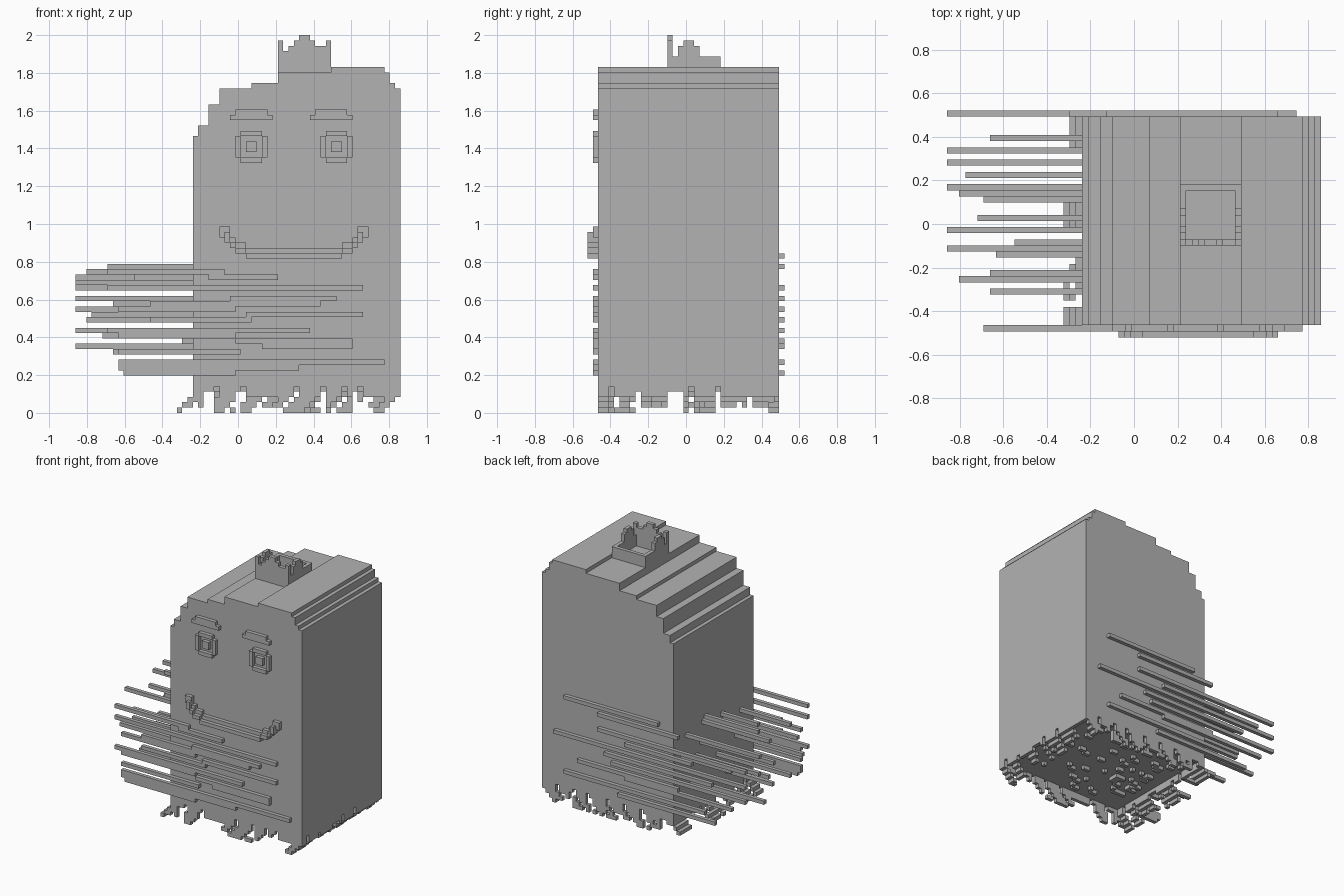
import bpy
import bmesh
import random
from mathutils import Vector

random.seed(7)
UNIT = 2 / 71                                  # edge of one block
ORIGIN = Vector((-30.5, -18.5, 0))             # grid corner, in blocks

if "Cube" in bpy.data.objects:
    bpy.data.objects.remove(bpy.data.objects["Cube"])

grey = bpy.data.materials.new("plain_grey")
grey.use_nodes = True
grey.diffuse_color = (0.45, 0.45, 0.45, 1)
grey.node_tree.nodes["Principled BSDF"].inputs["Base Color"].default_value = grey.diffuse_color


def finish(name, bm):
    """Turn grid coordinates into a scaled object."""
    for v in bm.verts:
        v.co = (v.co + ORIGIN) * UNIT
    bmesh.ops.recalc_face_normals(bm, faces=bm.faces)
    mesh = bpy.data.meshes.new(name)
    bm.to_mesh(mesh)
    bm.free()
    mesh.materials.append(grey)
    obj = bpy.data.objects.new(name, mesh)
    bpy.context.collection.objects.link(obj)
    return obj


def boxes(name, spans):
    """One object from boxes, each given as x, y and z ranges of blocks."""
    bm = bmesh.new()
    for span in spans:
        cube = bmesh.ops.create_cube(bm, size=1)["verts"]
        for v in cube:
            v.co = Vector([lo + (c + 0.5) * (hi - lo) for c, (lo, hi) in zip(v.co, span)])
    return finish(name, bm)


def blocks(name, cells):
    """One object from a set of single blocks, outer faces only."""
    bm = bmesh.new()
    for cell in sorted(cells):
        for axis in range(3):
            for side in (0, 1):
                other = list(cell)
                other[axis] += 2 * side - 1
                if tuple(other) in cells:
                    continue
                a, b = [n for n in range(3) if n != axis]
                ring = []
                for da, db in ((0, 0), (1, 0), (1, 1), (0, 1)):
                    p = list(cell)
                    p[axis] += side
                    p[a] += da
                    p[b] += db
                    ring.append(bm.verts.new(p))
                if side == 0:
                    ring.reverse()
                if axis == 1:
                    ring.reverse()
                bm.faces.new(ring)
    return finish(name, bm)


# Body: stepped outline pushed from front to back
FRONT, BACK, LEFT, RIGHT, BASE = 2, 36, 61, 22, 5
steps = [(RIGHT, 52), (23, 54), (25, 58), (27, 61), (33, 62), (38, 64), (48, 65),
         (58, 64), (59, 62), (60, 61)]
outline = [(RIGHT, BASE)]
for n, (x, z) in enumerate(steps):
    end = steps[n + 1][0] if n + 1 < len(steps) else LEFT
    outline += [(x, z), (end, z)]
outline.append((LEFT, BASE))
bm = bmesh.new()
face = bm.faces.new([bm.verts.new((x, FRONT, z)) for x, z in outline])
pushed = bmesh.ops.extrude_face_region(bm, geom=[face], use_keep_orig=True)["geom"]
for v in pushed:
    if isinstance(v, bmesh.types.BMVert):
        v.co.y = BACK
finish("body", bm)

# Crown: four thin walls with stepped peaks
front_tops = [70, 68, 69, 70, 71, 71, 70, 69, 69, 70]
side_tops = [71, 67, 69, 70, 70, 69, 67, 67, 67, 67]
crown = set()
for n in range(10):
    crown |= {(38 + n, 15, z) for z in range(64, front_tops[n])}
    crown |= {(38 + n, 24, z) for z in range(64, 67)}
    if n:
        for x in (38, 47):
            crown |= {(x, 15 + n, z) for z in range(64, side_tops[n])}
crown |= {(x, 15, 70) for x in (42, 43)}
blocks("crown", crown)

# Eyes and brows, the same on both sides
for side, x in (("right", 30), ("left", 46)):
    y = (1, 2)
    boxes(side + "_eye", [
        ((x + 1, x + 5), y, (52, 53)), ((x + 1, x + 5), y, (47, 48)),
        ((x, x + 1), y, (48, 52)), ((x + 5, x + 6), y, (48, 52)),
        ((x + 2, x + 4), y, (49, 51))])
    b = x - 1 if side == "right" else x - 2
    boxes(side + "_brow", [((b, b + 8), y, (55, 56)), ((b + 1, b + 7), y, (56, 57))])

# Smile: half the curve, mirrored, with a thinner raised lip
smile = set()
for n in range(14):
    low = max(29, 33 - n) if n < 3 else (30 if n < 5 else 29)
    high = 35 if n < 2 else low + 2
    for x in (27 + n, 54 - n):
        smile |= {(x, 1, z) for z in range(low, high)}
        if n:
            smile |= {(x, 0, z) for z in range(low, high - 1)}
blocks("smile", smile)

# Bristles: long thin bars, all sweeping towards the right
front_bristles = [
    (6, 28, 26), (25, 38, 25), (6, 54, 23), (29, 49, 21), (14, 46, 20), (8, 30, 19),
    (32, 54, 18), (14, 33, 17), (6, 44, 15), (8, 30, 14), (30, 52, 13), (35, 52, 12),
    (8, 31, 11), (8, 58, 9), (8, 42, 8), (9, 30, 7)]
back_bristles = [
    (26, 54, 29), (20, 44, 27), (0, 44, 23), (16, 36, 21), (0, 57, 19), (10, 42, 17),
    (0, 40, 15), (20, 50, 13), (4, 36, 12), (12, 54, 9), (9, 38, 7)]
side_bristles = [
    (7, 32, 20), (0, 30, 25), (0, 28, 12), (3, 26, 18), (0, 24, 21), (2, 23, 26),
    (6, 22, 27), (5, 19, 14), (0, 17, 15), (11, 15, 25), (0, 14, 24), (8, 13, 9),
    (7, 10, 11), (2, 9, 17), (7, 7, 23)]
boxes("front_bristles", [((a, b), (1, 2), (z, z + 1)) for a, b, z in front_bristles])
boxes("back_bristles", [((a, b), (36, 37), (z, z + 1)) for a, b, z in back_bristles])
boxes("side_bristles", [((a, RIGHT), (y, y + 1), (z, z + 1)) for a, y, z in side_bristles])

# Ragged fringe: slanted tufts hanging round the lower edge
fringe = set()
x_gaps, y_gaps = (24, 25, 30, 46, 52), (9, 15, 16, 17, 24)


def tufts(start, end, place):
    at = start
    while at < end:
        width, length = random.randint(2, 5), random.choice((2, 4, 5, 5))
        for s in range(at, min(at + width, end)):
            for d in range(length):
                if d < 2 or random.random() < 0.85:
                    place(s, d)
        at += width + random.randint(0, 1)


def along_x(y):
    def place(x, d):
        x -= d * 3 // 4
        if d == 0 or x not in x_gaps:
            fringe.add((max(x, 19), y, 4 - d))
    return place


def along_y(x):
    def place(y, d):
        if d == 0 or y not in y_gaps:
            fringe.add((x - d * 3 // 4, y, 4 - d))
    return place


for y in (FRONT, BACK - 1):
    tufts(RIGHT, LEFT, along_x(y))
for x in (RIGHT, LEFT - 1):
    tufts(FRONT, BACK, along_y(x))
blocks("fringe", fringe)

# Small crumbs under the body
crumbs = set()
for n in range(35):
    x, y = random.randint(26, 54), random.randint(5, 31)
    for m in range(random.randint(1, 4)):
        crumbs.add((x + m, y + m // 2, 4))
blocks("underside_crumbs", crumbs)
